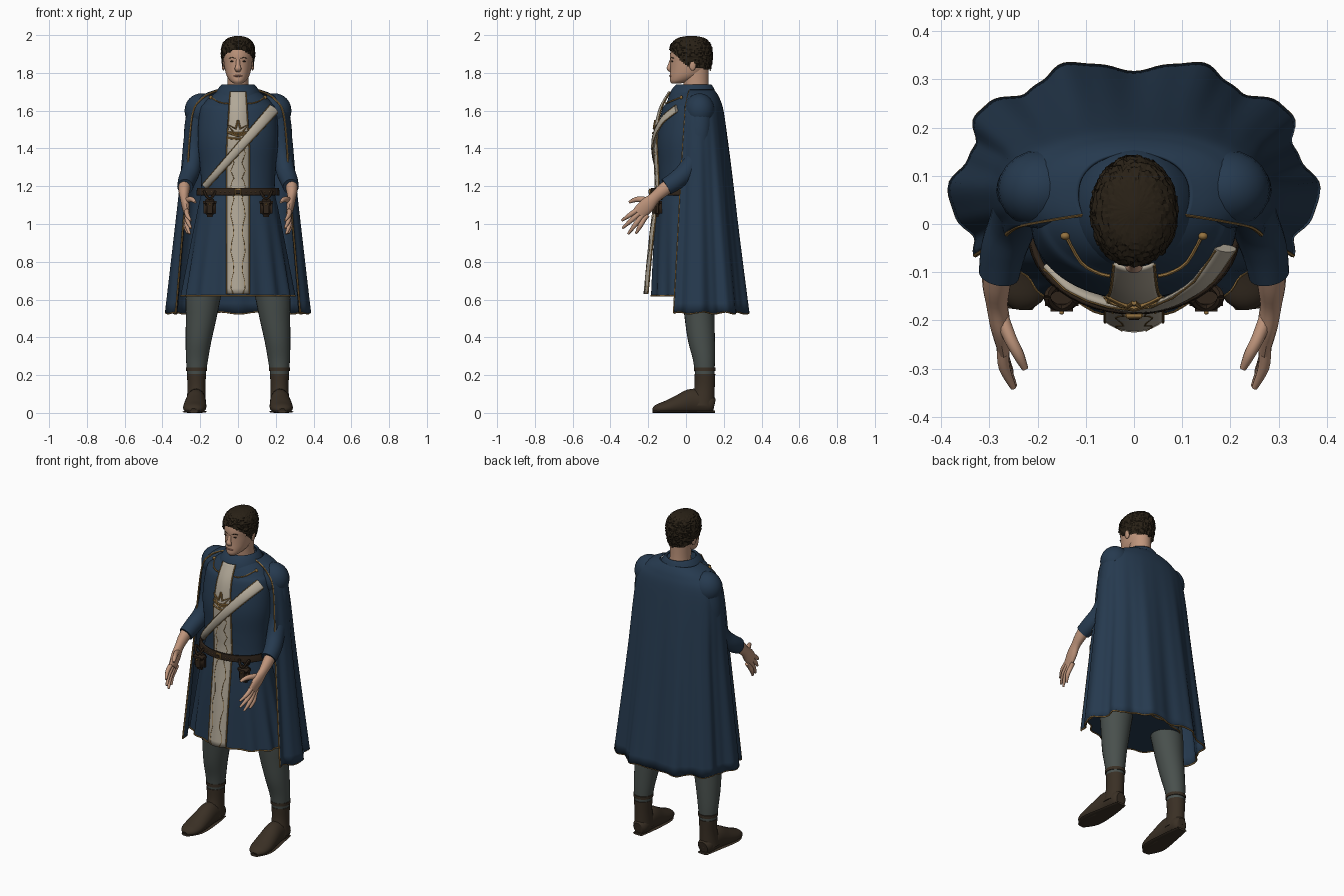
import bpy, bmesh, math, random
from mathutils import Vector

random.seed(4)
if "Cube" in bpy.data.objects:
    bpy.data.objects.remove(bpy.data.objects["Cube"])


def material(name, r, g, b):
    m = bpy.data.materials.new(name)
    m.use_nodes = True
    m.diffuse_color = (r, g, b, 1)
    bsdf = m.node_tree.nodes["Principled BSDF"]
    bsdf.inputs["Base Color"].default_value = (r, g, b, 1)
    bsdf.inputs["Roughness"].default_value = 0.8
    return m


BLUE = material("navy cloth", .019, .042, .078)
GOLD = material("gold trim", .30, .17, .05)
CREAM = material("cream cloth", .44, .39, .31)
SKIN = material("skin", .52, .30, .20)
LIP = material("lip", .38, .18, .13)
GREY = material("grey trousers", .066, .08, .074)
BOOT = material("boot leather", .042, .029, .018)
BELT = material("belt leather", .028, .017, .01)
HAIR = material("dark hair", .022, .015, .008)


def spline(keys, n):
    """Smooth curve through tuples of any length."""
    out = []
    for i in range(len(keys) - 1):
        a, b, c, d = (keys[max(0, min(len(keys) - 1, i + k))] for k in (-1, 0, 1, 2))
        for s in range(n):
            t = s / n
            out.append(tuple(q + .5 * t * (r - p + t * (2 * p - 5 * q + 4 * r - w + t * (3 * (q - r) + w - p)))
                             for p, q, r, w in zip(a, b, c, d)))
    return out + [tuple(keys[-1])]


def finish(name, bm, mat, mirror=False, thick=0, smooth=True):
    bmesh.ops.recalc_face_normals(bm, faces=bm.faces)
    for f in bm.faces:
        f.smooth = smooth
    for e in bm.edges:
        e.smooth = e.calc_face_angle(0) < .8
    me = bpy.data.meshes.new(name)
    bm.to_mesh(me)
    bm.free()
    me.materials.append(mat)
    ob = bpy.data.objects.new(name, me)
    bpy.context.collection.objects.link(ob)
    if thick:
        mod = ob.modifiers.new("Thickness", "SOLIDIFY")
        mod.thickness, mod.offset = thick, 0
    if mirror:
        ob.modifiers.new("Mirror", "MIRROR")


def sheet(name, rows, mat, closed=False, caps=False, keep=None, **kw):
    """Skin a grid of points."""
    bm = bmesh.new()
    grid = [[bm.verts.new(p) for p in row] for row in rows]
    n = len(rows[0])
    for r0, r1 in zip(grid, grid[1:]):
        for j in range(n if closed else n - 1):
            k = (j + 1) % n
            quad = (r0[j], r0[k], r1[k], r1[j])
            if keep is None or keep(sum((v.co for v in quad), Vector()) / 4):
                bm.faces.new(quad)
    if caps:
        bm.faces.new(grid[0])
        bm.faces.new(grid[-1])
    finish(name, bm, mat, **kw)


def tube(name, keys, mat, ref=(0, 1, 0), flat=False, n=16, steps=4, fold=None, caps=True, jitter=0, **kw):
    """Elliptical sections (x, y, z, half width, half depth along ref)."""
    keys = spline(keys, steps)
    pts = [Vector(k[:3]) for k in keys]
    rows = []
    for i, k in enumerate(keys):
        t = Vector((0, 0, 1)) if flat else (pts[min(i + 1, len(pts) - 1)] - pts[max(i - 1, 0)]).normalized()
        u = Vector(ref)
        u = (u - u.dot(t) * t).normalized()
        v = u.cross(t)
        row = []
        for j in range(n):
            a = math.tau * j / n
            m = (fold(a, pts[i].z) if fold else 1) + random.uniform(-jitter, jitter)
            p = pts[i] + v * k[3] * m * math.cos(a) + u * k[4] * m * math.sin(a)
            p.z = max(p.z, 0)
            row.append(p)
        rows.append(row)
    sheet(name, rows, mat, closed=True, caps=caps, **kw)
    return rows


def stack(name, keys, mat, **kw):
    """Level sections (z, half width, front y, back y)."""
    return tube(name, [(0, (f + b) / 2, z, w, (b - f) / 2) for z, w, f, b in keys], mat, flat=True, **kw)


def cord(name, pts, r, mat, steps=1, **kw):
    tube(name, [(*p, r, r) for p in pts], mat, ref=(.13, .95, .27), n=6, steps=steps, **kw)


def ball(name, loc, size, mat, **kw):
    bm = bmesh.new()
    bmesh.ops.create_uvsphere(bm, u_segments=20, v_segments=12, radius=1)
    bmesh.ops.scale(bm, vec=size, verts=bm.verts)
    bmesh.ops.translate(bm, vec=loc, verts=bm.verts)
    finish(name, bm, mat, **kw)


def box(name, loc, size, mat, bevel=.008, **kw):
    bm = bmesh.new()
    bmesh.ops.create_cube(bm, size=1)
    bmesh.ops.scale(bm, vec=size, verts=bm.verts)
    bmesh.ops.translate(bm, vec=loc, verts=bm.verts)
    bmesh.ops.bevel(bm, geom=bm.edges[:], offset=bevel, segments=3, affect="EDGES")
    finish(name, bm, mat, **kw)


# Tunic with pleated skirt and gold hem
TORSO = [(1.715, .09, -.06, .12), (1.68, .14, -.085, .135), (1.64, .18, -.105, .145), (1.6, .202, -.128, .15),
         (1.45, .213, -.155, .15), (1.3, .2, -.15, .14), (1.17, .195, -.148, .125), (1.08, .212, -.158, .14),
         (.9, .245, -.172, .17), (.62, .293, -.183, .2)]
DENSE = spline(TORSO, 12)


def chest(x, z, gap):
    """Point on the tunic front."""
    _, w, f, b = min(DENSE, key=lambda k: abs(k[0] - z))
    return (x, (f + b) / 2 - (b - f) / 2 * math.sqrt(max(0, 1 - (x / w) ** 2)) - gap, z)


def pleats(a, z):
    return 1 + .035 * max(0, min(1, (1.15 - z) / .5)) * math.cos(14 * a)


rows = stack("tunic", TORSO, BLUE, n=112, steps=5, fold=pleats)
cord("tunic_hem", rows[-1] + rows[-1][:1], .004, GOLD)
stack("collar", [(1.66, .128, -.09, .155), (1.695, .112, -.078, .15), (1.72, .095, -.062, .14),
                 (1.735, .08, -.045, .13)], BLUE, n=40, caps=False, thick=.012)

# Cream front panel with gold embroidery
PANEL = [(1.70, -.092), (1.6, -.145), (1.45, -.171), (1.3, -.167), (1.17, -.165), (.9, -.196), (.63, -.222)]
strip = spline(PANEL, 6)


def on_panel(x, z, gap=.003):
    y = min(strip, key=lambda k: abs(k[0] - z))[1]
    return (x, y + 6 * x * x - gap, z)


def panel_edge(z):
    return .042 + .018 * min(1, (1.7 - z) / .3)


sheet("front_panel", [[on_panel(panel_edge(z) * j / 5, z, 0) for j in range(-5, 6)] for z, _ in strip],
      CREAM, thick=.006)
cord("panel_border", [on_panel(panel_edge(z), z) for z, _ in strip], .0035, GOLD, mirror=True)
cord("panel_vine", [on_panel(.03 + .009 * math.sin(i * 1.6), z) for i, (z, _) in enumerate(strip[14:])],
     .002, GOLD, mirror=True)
cord("crown_emblem", [on_panel(x, z, .006) for x, z in
     ((0, 1.55), (.012, 1.505), (.054, 1.525), (.025, 1.49), (.056, 1.485), (0, 1.465))], .006, GOLD, mirror=True)
for z in (1.45, 1.48):
    cord("emblem_bar", [on_panel(x, z + .1 * abs(x), .006) for x in (-.055, 0, .055)], .006, GOLD)

# Diagonal sash
sash = []
for i in range(9):
    t = i / 8
    x, y, z = chest(-.175 + .365 * t, 1.2 + .41 * t, .018)
    sash.append((x, y, z, .017 + .012 * t, .011))
tube("sash", sash, CREAM)
for side in (-1, 1):
    cord("sash_edge", [(x - side * r * .72, y - .005, z + side * r * .72) for x, y, z, r, _ in sash], .002, GOLD)

# Chest chain
cord("chest_chain", [chest(x, z, .008) for x, z in ((.05, 1.64), (.075, 1.64), (.11, 1.65), (.14, 1.67))],
     .004, GOLD, steps=3, mirror=True)
ball("chain_button", chest(.143, 1.67, .012), (.01, .008, .01), GOLD, mirror=True)

# Belt, buckle and pouches
stack("belt", [(1.152, .215, -.182, .142), (1.17, .214, -.182, .142), (1.19, .21, -.18, .14)],
      BELT, n=48, caps=False, thick=.012)
box("buckle", (0, -.19, 1.17), (.038, .012, .036), GOLD, .003)
box("buckle_center", (0, -.196, 1.17), (.024, .006, .022), BELT, .002)
for i in range(1, 8):
    x = .024 * i + .02
    ball("belt_stud", (x, -.02 - .167 * math.sqrt(1 - (x / .215) ** 2), 1.17), (.003, .003, .003), GOLD, mirror=True)
box("pouch", (.15, -.152, 1.082), (.066, .05, .09), BELT, .018, mirror=True)
box("pouch_flap", (.15, -.155, 1.115), (.07, .054, .036), BELT, .012, mirror=True)
ball("pouch_stud", (.15, -.184, 1.105), (.005, .004, .005), GOLD, mirror=True)
cord("pouch_ring", [(.15 + .03 * math.cos(a), -.152 + .022 * math.sin(a), 1.155 + .02 * math.cos(2 * a))
                    for a in (math.tau * i / 20 for i in range(21))], .008, BELT, mirror=True)

# Cape with folds and gold edging
CAPE = [(1.708, .115, .145, 0), (1.69, .165, .16, 0), (1.66, .212, .176, 0), (1.6, .258, .195, .004),
        (1.45, .28, .218, .012), (1.2, .298, .25, .025), (.9, .327, .285, .036), (.53, .363, .329, .05)]
cape = []
for z, w, back, depth in spline(CAPE, 5):
    row = []
    for j in range(121):
        a = math.radians(-25 + 230 * j / 120)
        c, s = (math.copysign(abs(q) ** .88, q) for q in (math.cos(a), math.sin(a)))
        m = 1 - depth * math.cos(10 * a - 5 * math.pi) + .2 * depth * math.sin(27 * a)
        row.append(Vector((w * c * m, .06 + (back - .06) * s * m, z)))
    cape.append(row)
cape[-1] = [p + Vector((0, 0, .005 * math.sin(j * .5))) for j, p in enumerate(cape[-1])]
sheet("cape", cape, BLUE, thick=.008)
cord("cape_edging", [r[0] for r in cape] + cape[-1] + [r[-1] for r in reversed(cape)], .0048, GOLD)

# Sleeves
ball("shoulder", (.193, .072, 1.6), (.09, .082, .092), BLUE, mirror=True)
tube("sleeve", [(.2, .07, 1.6, .07, .07), (.225, .07, 1.5, .06, .065), (.235, .055, 1.38, .052, .058),
                (.25, .005, 1.285, .05, .052), (.27, -.05, 1.232, .047, .05), (.28, -.105, 1.197, .042, .046)],
     BLUE, n=24, mirror=True)

# Forearms and hands
X = (1, 0, 0)
tube("forearm", [(.28, -.05, 1.235, .036, .034), (.285, -.12, 1.18, .035, .03), (.284, -.165, 1.14, .03, .023),
                 (.278, -.205, 1.1, .04, .021), (.27, -.25, 1.055, .038, .015)], SKIN, ref=X, mirror=True)
TIPS = ((.25, -.34, 1.018), (.248, -.336, .978), (.255, -.307, .947), (.266, -.265, .95))
for i, (name, (tx, ty, tz)) in enumerate(zip(("index", "middle", "ring", "little"), TIPS)):
    bx, by, bz = .272, -.254 + .011 * i, 1.078 - .017 * i
    tube(name + "_finger", [(bx, by + .02, bz + .02, .012, .012), (bx, by, bz, .0135, .013),
         ((bx + tx) / 2 + .008, (by + ty) / 2, (bz + tz) / 2, .0125, .012), (tx, ty, tz, .006, .006)],
         SKIN, ref=X, n=10, mirror=True)
tube("thumb", [(.28, -.18, 1.12, .017, .016), (.258, -.235, 1.13, .016, .014), (.24, -.27, 1.128, .013, .012),
               (.226, -.3, 1.115, .007, .007)], SKIN, ref=X, n=10, mirror=True)

# Legs and boots
tube("trouser_leg", [(.12, .06, .95, .1, .1), (.178, .065, .65, .095, .088), (.195, .072, .5, .081, .079),
                     (.209, .082, .38, .068, .071), (.217, .095, .28, .058, .058), (.22, .1, .19, .047, .05)],
     GREY, n=24, flat=True, mirror=True)
tube("boot_shaft", [(.22, .1, .205, .051, .055), (.22, .098, .13, .047, .054), (.222, .085, .04, .053, .066)],
     BOOT, n=24, flat=True, mirror=True)
UP = (0, 0, 1)
tube("boot_foot", [(.22, .15, .04, .03, .035), (.22, .125, .045, .046, .05), (.222, .04, .06, .052, .068),
                   (.226, -.03, .044, .058, .055), (.23, -.1, .028, .061, .038), (.233, -.15, .02, .048, .026),
                   (.235, -.174, .012, .02, .012)], BOOT, ref=UP, n=20, mirror=True)
tube("boot_sole", [(.22, .153, .006, .032, .007), (.222, .04, .006, .052, .007), (.23, -.1, .006, .064, .007),
                   (.235, -.177, .006, .024, .007)], BOOT, ref=UP, mirror=True)
tube("ankle_band", [(.219, .099, .222, .055, .057), (.219, .099, .24, .056, .058)],
     BOOT, n=24, flat=True, mirror=True)

# Neck, head and face
stack("neck", [(1.64, .068, .0, .135), (1.72, .057, -.012, .12), (1.82, .058, -.02, .12)], SKIN, n=24)
stack("head", [(1.744, .022, -.076, -.03), (1.758, .042, -.085, .03), (1.785, .06, -.085, .085),
               (1.82, .07, -.083, .112), (1.86, .076, -.083, .125), (1.9, .08, -.084, .13),
               (1.95, .07, -.07, .12), (1.985, .035, -.02, .08)], SKIN, n=32)
tube("nose", [(0, -.078, 1.868, .01, .008), (0, -.086, 1.84, .012, .01), (0, -.09, 1.822, .018, .012),
              (0, -.08, 1.808, .012, .006)], SKIN, n=12)
ball("ear", (.077, .035, 1.842), (.009, .018, .03), SKIN, mirror=True)
ball("eye", (.031, -.073, 1.861), (.011, .005, .004), BELT, mirror=True)
cord("eyebrow", [(.014, -.081, 1.877), (.03, -.076, 1.881), (.046, -.064, 1.877)], .0025, HAIR, mirror=True)
cord("lips", [(-.022, -.078, 1.782), (0, -.085, 1.784), (.022, -.078, 1.782)], .005, LIP, steps=4)


# Tousled short hair, open over the face
def scalp(p):
    return p.z > (1.84 - .95 * p.y if p.y < 0 else 1.84 - .2 * p.y)


stack("hair", [(1.8, .075, -.08, .125), (1.85, .084, -.088, .136), (1.9, .09, -.09, .141),
               (1.95, .083, -.08, .132), (1.983, .055, -.045, .1), (1.996, .012, .01, .045)],
      HAIR, n=72, steps=7, caps=False, keep=scalp, jitter=.045, smooth=False)
ball("hair_crown", (0, .028, 1.915), (.082, .104, .08), HAIR)
